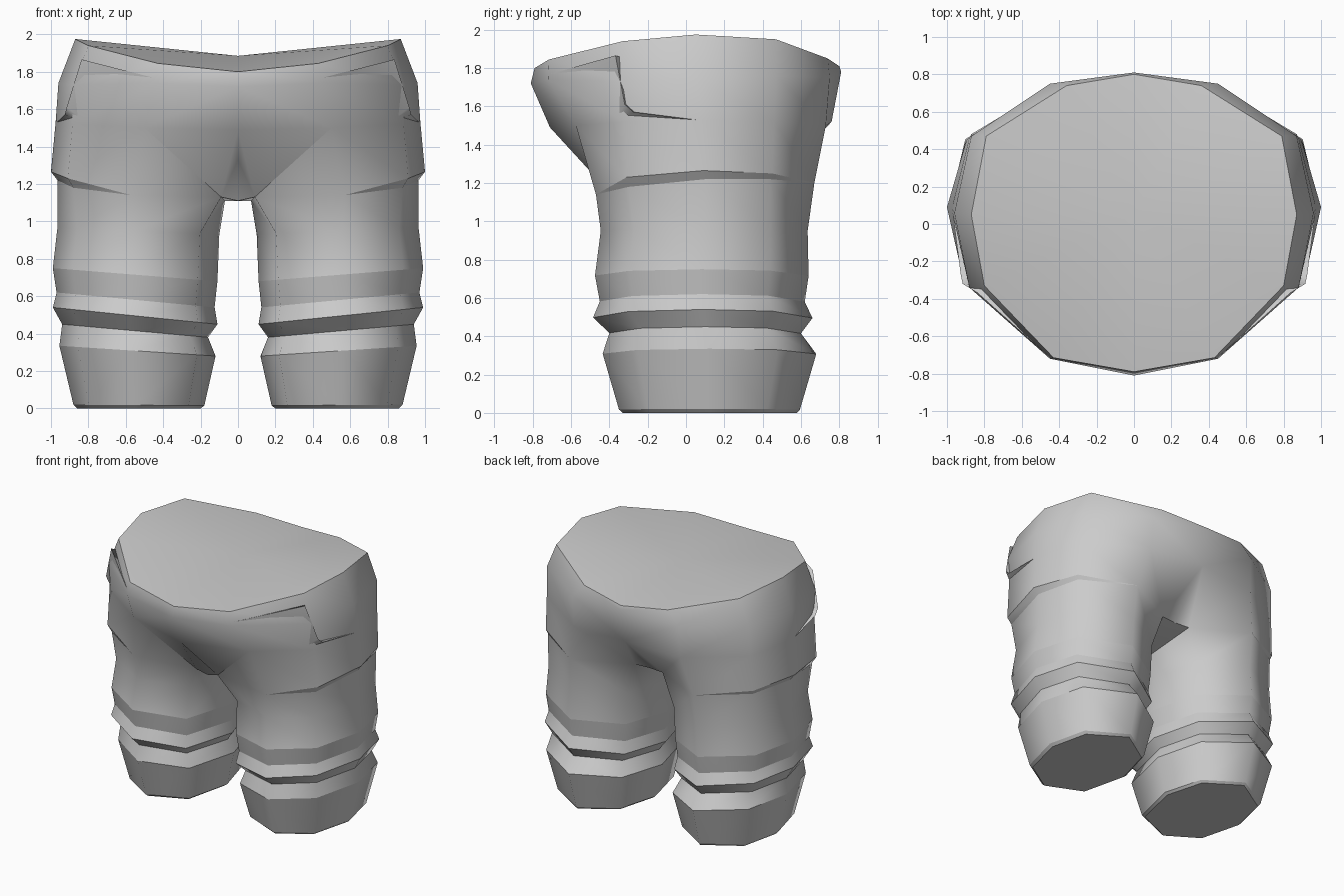
import bpy, bmesh
from mathutils import Vector
from mathutils.bvhtree import BVHTree

if "Cube" in bpy.data.objects:
    bpy.data.objects.remove(bpy.data.objects["Cube"])

cloth = bpy.data.materials.new("grey_cloth")
cloth.diffuse_color = (0.6, 0.6, 0.6, 1)
cloth.use_nodes = True
cloth.node_tree.nodes["Principled BSDF"].inputs["Base Color"].default_value = cloth.diffuse_color


def finish(bm, name):
    """Turn half of a part into a mirrored object."""
    me = bpy.data.meshes.new(name)
    for f in bm.faces:
        f.smooth = True
    bm.to_mesh(me)
    me.materials.append(cloth)
    ob = bpy.data.objects.new(name, me)
    bpy.context.collection.objects.link(ob)
    mod = ob.modifiers.new("mirror", 'MIRROR')
    mod.use_clip = True
    mod.merge_threshold = 0.0005
    return ob


bm = bmesh.new()


def verts(points):
    return [bm.verts.new(p) for p in points]


def face(*vs):
    vs = list(dict.fromkeys(vs))
    if len(vs) > 2:
        bm.faces.new(vs)


def bridge(a, b, closed=False):
    n = len(a)
    for i in range(n if closed else n - 1):
        j = (i + 1) % n
        face(a[i], b[i], b[j], a[j])


def sharpen(vs, closed=False):
    for i in range(len(vs) if closed else len(vs) - 1):
        e = bm.edges.get((vs[i], vs[(i + 1) % len(vs)]))
        if e:
            e.smooth = False


# Hips: half rings from front centre round the side to back centre
rim = verts([(0, -.79, 1.80), (.43, -.715, 1.845), (.80, -.33, 1.94),
             (.87, .05, 1.975), (.79, .47, 1.95), (.36, .74, 1.85), (0, .80, 1.81)])
waist = verts([(0, -.81, 1.72), (.45, -.72, 1.74), (.88, -.34, 1.73),
               (.96, .06, 1.74), (.87, .47, 1.76), (.45, .75, 1.75), (0, .81, 1.78)])
hip = verts([(0, -.71, 1.49), (.5, -.575, 1.5), (.885, -.32, 1.52),
             (.975, .08, 1.53), (.88, .46, 1.52), (.46, .73, 1.5), (0, .76, 1.52)])
bridge(rim, waist)
bridge(waist, hip)

# Closed waist opening
centre = bm.verts.new((0, .05, 1.885))
for a, b in zip(rim, rim[1:]):
    face(a, b, centre)

# Thigh top ring, with a cloth fold hanging over its outer side
thigh = verts([(.09, -.38, 1.13), (.57, -.47, 1.14), (.88, -.3, 1.18), (.965, .1, 1.22),
               (.885, .44, 1.22), (.53, .67, 1.2), (.12, .46, 1.19), (.07, .1, 1.11)])
fold = [thigh[1]] + verts([(.91, -.31, 1.23), (1.0, .09, 1.265), (.895, .45, 1.25)]) + [thigh[5]]
bridge(hip[1:6], fold)
bridge(fold, thigh[1:6])

# Belly, seat and crotch
belly, cf, cm, cb = verts([(0, -.53, 1.33), (0, -.38, 1.11), (0, .1, 1.11), (0, .45, 1.19)])
face(hip[1], thigh[0], thigh[1])
face(hip[0], thigh[0], hip[1])
face(hip[0], belly, thigh[0])
face(belly, cf, thigh[0])
face(hip[5], thigh[5], thigh[6])
face(hip[6], hip[5], thigh[6])
face(hip[6], thigh[6], cb)
face(cf, cm, thigh[7], thigh[0])
face(cm, cb, thigh[6], thigh[7])

# Leg rings: inner x, outer x, front y, back y, inner z, outer z
SHAPE = [(.12, .13), (.53, 0), (.88, .16), (1, .5), (.9, .82), (.5, 1), (.12, .82), (0, .5)]
LEG = [(.10, .965, -.445, .635, .93, .97),
       (.11, .99, -.475, .64, .68, .75),
       (.125, .97, -.45, .62, .54, .62),
       (.11, .99, -.485, .66, .45, .54),
       (.16, .94, -.40, .60, .38, .45),
       (.12, .955, -.435, .68, .28, .335),
       (.18, .88, -.35, .595, .015, .02),
       (.20, .86, -.33, .58, 0, 0)]
last = thigh
for k, (xi, xo, yf, yb, zi, zo) in enumerate(LEG):
    ring = verts([(xi + (xo - xi) * u, yf + (yb - yf) * v, zi + (zo - zi) * u) for u, v in SHAPE])
    bridge(last, ring, True)
    if k > 0:
        sharpen(ring, True)
    last = ring
face(*last)

# Hard creases at the rim, fold and groin
sharpen(rim)
sharpen(fold)
sharpen(thigh[1:6])
sharpen([hip[1], thigh[0], cf])
sharpen([thigh[0], thigh[7], thigh[6], cb])
bmesh.ops.recalc_face_normals(bm, faces=bm.faces)
tree = BVHTree.FromBMesh(bm)
finish(bm, "trousers")
bm.free()

# Pocket flaps: a raised edge that sinks back into the cloth
bm = bmesh.new()
PATH = [(.46, -.71, 1.77, 0), (.82, -.35, 1.86, .03), (.87, -.31, 1.61, .03),
        (.90, -.27, 1.57, .03), (.97, .05, 1.53, 0)]
low, top = [], []
for x, y, z, t in PATH:
    p, n, _, _ = tree.find_nearest(Vector((x, y, z)))
    low.append(bm.verts.new(p - n * .01))
    top.append(bm.verts.new(p + n * t))
p, n, _, _ = tree.find_nearest(Vector((.8, -.42, 1.5)))
root = bm.verts.new(p - n * .005)
for i in range(len(PATH) - 1):
    face(low[i], low[i + 1], top[i + 1], top[i])
    face(top[i], top[i + 1], root)
sharpen(top)
bmesh.ops.recalc_face_normals(bm, faces=bm.faces)
if sum((f.normal.dot(Vector((1, -1, 0))) * f.calc_area() for f in bm.faces)) < 0:
    bmesh.ops.reverse_faces(bm, faces=bm.faces)
finish(bm, "pocket_flaps")
bm.free()
